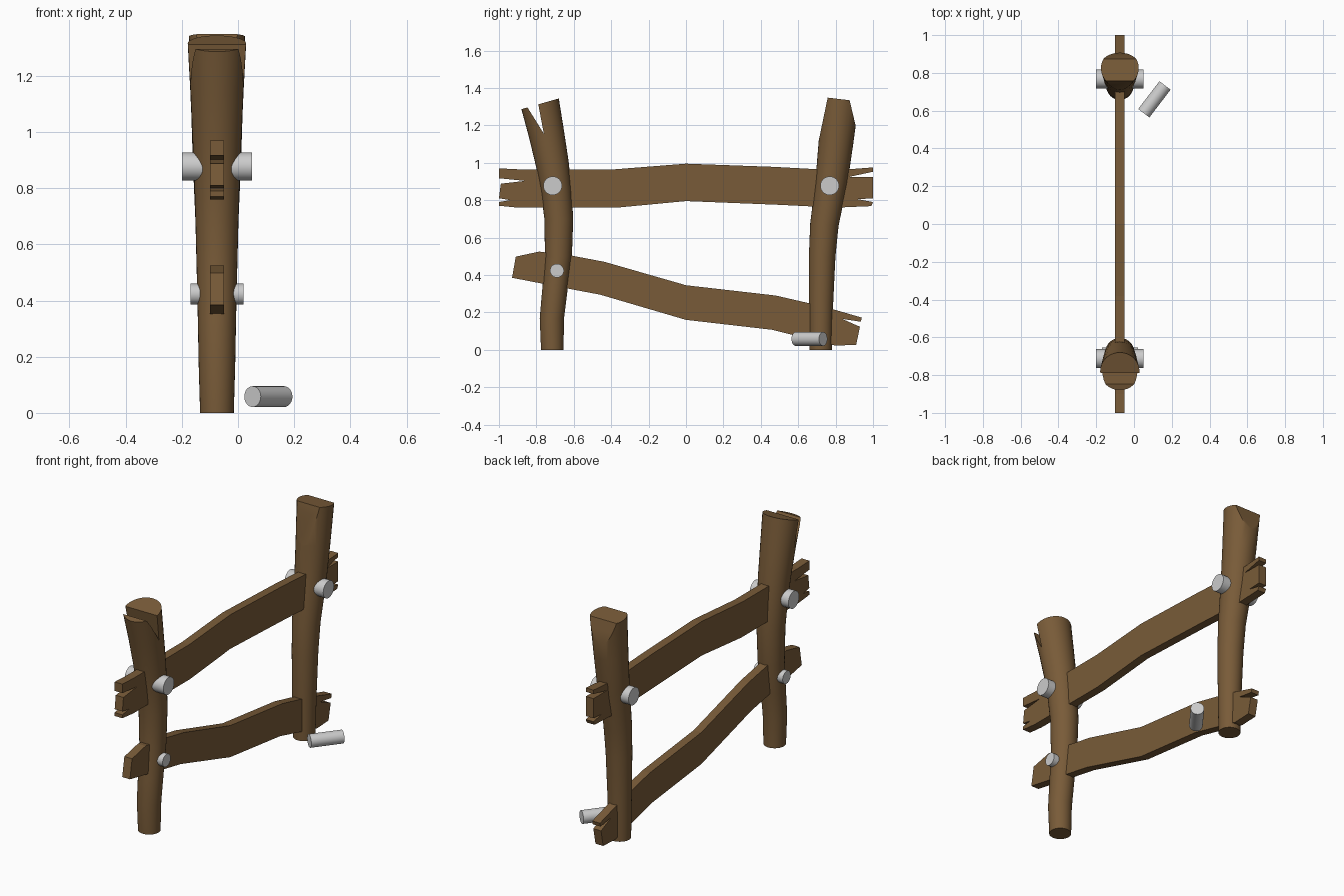
import bpy, bmesh, math
from mathutils import Vector

if "Cube" in bpy.data.objects:
    bpy.data.objects.remove(bpy.data.objects["Cube"])

X = -0.075  # shared centre plane of the fence
wood = bpy.data.materials.new("wood")
wood.diffuse_color = (0.19, 0.105, 0.04, 1)
wood.use_nodes = True
wood.node_tree.nodes["Principled BSDF"].inputs["Base Color"].default_value = wood.diffuse_color


def make_object(name, bm, mat=None):
    bmesh.ops.recalc_face_normals(bm, faces=bm.faces[:])
    me = bpy.data.meshes.new(name)
    bm.to_mesh(me)
    bm.free()
    ob = bpy.data.objects.new(name, me)
    bpy.context.collection.objects.link(ob)
    if mat:
        me.materials.append(mat)
    return ob


def smooth(ob):
    bpy.ops.object.select_all(action='DESELECT')
    ob.select_set(True)
    bpy.context.view_layer.objects.active = ob
    bpy.ops.object.shade_smooth_by_angle(angle=math.radians(30))


def plank(name, outline, thick, mat=None):
    """Extrude a (y, z) outline along x."""
    bm = bmesh.new()
    f = bm.faces.new([bm.verts.new((X - thick / 2, y, z)) for y, z in outline])
    ext = bmesh.ops.extrude_face_region(bm, geom=[f])
    verts = [v for v in ext['geom'] if isinstance(v, bmesh.types.BMVert)]
    bmesh.ops.translate(bm, verts=verts, vec=(thick, 0, 0))
    return make_object(name, bm, mat)


def post(name, rings, cuts, sides=32):
    """Loft circular rings (y, z, radius, tilt) and carve wedge cuts."""
    bm = bmesh.new()
    loops = []
    for y, z, r, t in rings:
        loop = []
        for i in range(sides):
            a = 2 * math.pi * i / sides
            s = r * math.sin(a)
            loop.append(bm.verts.new((X + r * math.cos(a), y + s * math.cos(t), z + s * math.sin(t))))
        loops.append(loop)
    for a, b in zip(loops, loops[1:]):
        for i in range(sides):
            j = (i + 1) % sides
            bm.faces.new((a[i], a[j], b[j], b[i]))
    bm.faces.new(loops[0])
    bm.faces.new(loops[-1])
    ob = make_object(name, bm, wood)
    bpy.context.view_layer.objects.active = ob
    for c in cuts:
        cutter = plank("cutter", c, 0.5, wood)
        cutter.hide_render = True
        m = ob.modifiers.new("cut", 'BOOLEAN')
        m.operation = 'DIFFERENCE'
        m.solver = 'EXACT'
        m.object = cutter
        bpy.ops.object.modifier_apply(modifier=m.name)
        bpy.data.objects.remove(cutter)
    smooth(ob)


def peg(name, centre, direction, radius, length):
    bm = bmesh.new()
    bmesh.ops.create_cone(bm, cap_ends=True, segments=32, radius1=radius, radius2=radius, depth=length)
    ob = make_object(name, bm)
    ob.location = centre
    ob.rotation_mode = 'QUATERNION'
    ob.rotation_quaternion = Vector(direction).to_track_quat('Z', 'Y')
    smooth(ob)


# Posts: split top on the front one, chopped top on the back one
post("front_post",
     [(-.715, 0, .06, 0), (-.717, .17, .065, 0), (-.70, .33, .068, 0), (-.682, .5, .072, 0),
      (-.68, .7, .077, 0), (-.694, .85, .082, .08), (-.714, .99, .088, .16),
      (-.745, 1.15, .095, .22), (-.78, 1.315, .104, .28)],
     [[(-.76, 1.155), (-.793, 1.33), (-.801, 1.42), (-.925, 1.42), (-.847, 1.295)]])
post("back_post",
     [(.72, 0, .06, 0), (.722, .25, .065, 0), (.728, .5, .071, 0), (.74, .67, .076, -.08),
      (.778, .9, .086, -.13), (.803, 1.12, .093, -.12), (.825, 1.34, .1, -.12)],
     [[(.708, 1.11), (.757, 1.345), (.7775, 1.45), (.6, 1.45), (.6, 1.11)],
      [(.909, 1.19), (.875, 1.333), (.847, 1.45), (1.0, 1.45), (1.0, 1.19)]])

# Rails with splintered ends
plank("upper_rail",
      [(-1, .97), (-.9, .965), (-.38, .965), (0, .995), (.47, .978), (.8, .96), (1, .975), (1, .952),
       (.875, .925), (1, .925), (1, .81), (.92, .805), (1, .79), (.99, .768), (.8, .76),
       (.5, .775), (0, .795), (-.37, .76), (-.9, .76), (-1, .77), (-1, .79), (-.94, .80),
       (-1, .81), (-.99, .888), (-.86, .903), (-1, .917)], .05, wood)
plank("lower_rail",
      [(-.91, .498), (-.785, .525), (-.62, .505), (-.435, .47), (0, .345), (.48, .29), (.74, .23),
       (.94, .172), (.935, .15), (.835, .165), (.93, .123), (.91, .027), (.8, .022),
       (.46, .107), (0, .16), (-.46, .295), (-.62, .325), (-.93, .385)], .05, wood)

# Pegs through the posts, plus one fallen on the ground
peg("upper_front_peg", (X, -.713, .877), (1, 0, 0), .05, .25)
peg("upper_back_peg", (X, .768, .877), (1, 0, 0), .05, .25)
peg("lower_front_peg", (X, -.69, .423), (1, 0, 0), .037, .19)
peg("fallen_peg", (.108, .66, .058), (.111, .145, 0), .037, .185)
